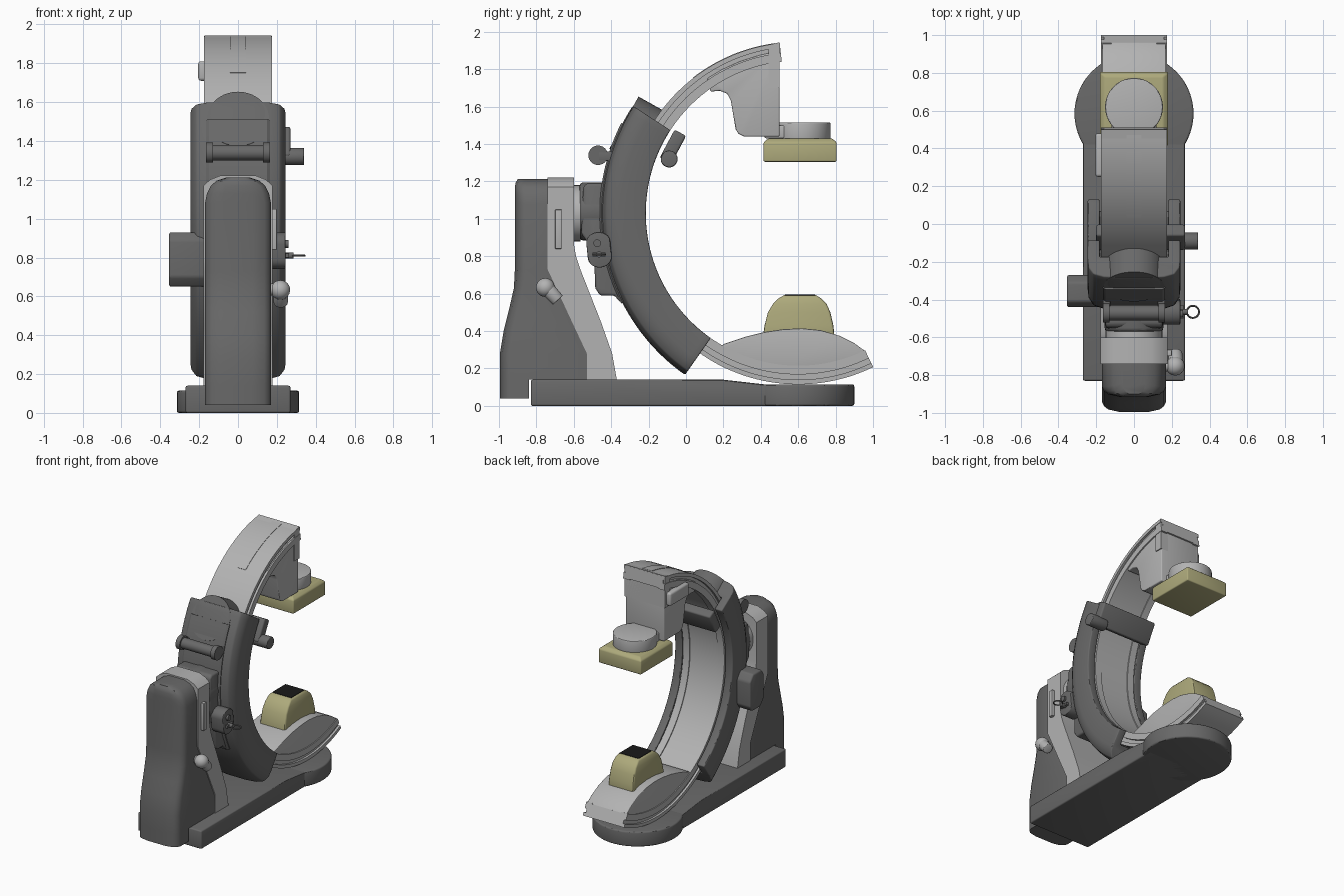
import bpy, bmesh, math
from mathutils import Vector, Matrix

if "Cube" in bpy.data.objects:
    bpy.data.objects.remove(bpy.data.objects["Cube"])

CY, CZ = 0.6, 1.03          # centre of the big C arc (y, z)


def mat(name, c):
    m = bpy.data.materials.new(name)
    m.diffuse_color = (*c, 1)
    m.use_nodes = True
    m.node_tree.nodes["Principled BSDF"].inputs["Base Color"].default_value = m.diffuse_color
    return m


DARK = mat("dark_grey", (0.14, 0.14, 0.14))
LIGHT = mat("light_grey", (0.45, 0.45, 0.45))
OLIVE = mat("olive", (0.42, 0.40, 0.20))
BLACK = mat("black", (0.01, 0.01, 0.01))


def finish(name, bm, m, bevel=0, seg=3):
    bmesh.ops.recalc_face_normals(bm, faces=bm.faces)
    me = bpy.data.meshes.new(name)
    bm.to_mesh(me)
    bm.free()
    me.materials.append(m)
    ob = bpy.data.objects.new(name, me)
    bpy.context.collection.objects.link(ob)
    if bevel:
        b = ob.modifiers.new("bevel", 'BEVEL')
        b.width, b.segments, b.limit_method = bevel, seg, 'ANGLE'
        b.angle_limit = math.radians(35)
    return ob


def loft(name, rings, m, bevel=0):
    bm = bmesh.new()
    vs = [[bm.verts.new(p) for p in r] for r in rings]
    n = len(vs[0])
    for a, b in zip(vs, vs[1:]):
        for i in range(n):
            j = (i + 1) % n
            bm.faces.new((a[i], a[j], b[j], b[i]))
    bm.faces.new(vs[0])
    bm.faces.new(vs[-1])
    return finish(name, bm, m, bevel)


def prism(name, pts, x0, x1, m, bevel=0):
    """Side profile (y, z) extruded along x."""
    return loft(name, [[(x, y, z) for y, z in pts] for x in (x0, x1)], m, bevel)


def slab(name, rows, m, bevel=0, rounded=False):
    """Stacked sections (z, y0, y1, half width), optionally bowed at y0."""
    rings = []
    for z, y0, y1, w in rows:
        half = [(w, y1), (w, y0 + 0.06), (w * .93, y0 + 0.035), (w * .8, y0 + 0.018),
                (w * .45, y0 + 0.005)] if rounded else [(w, y1), (w, y0)]
        rings.append([(x, y, z) for x, y in half] + [(-x, y, z) for x, y in half[::-1]])
    return loft(name, rings, m, bevel)


def sweep(name, half, a0, a1, m, n=48, bevel=0):
    """Half section (x, radius), mirrored, swept round the C centre."""
    sec = half + [(-x, r) for x, r in half[::-1]]
    rings = []
    for i in range(n + 1):
        a = math.radians(a0 + (a1 - a0) * i / n)
        rings.append([(x, CY + r * math.cos(a), CZ + r * math.sin(a)) for x, r in sec])
    return loft(name, rings, m, bevel)


def box(name, lo, hi, m, bevel=0, rot=0):
    lo, hi = Vector(lo), Vector(hi)
    bm = bmesh.new()
    bmesh.ops.create_cube(bm, size=1, matrix=Matrix.Translation((lo + hi) / 2)
                          @ Matrix.Rotation(math.radians(rot), 4, 'X')
                          @ Matrix.Diagonal((*(hi - lo), 1)))
    return finish(name, bm, m, bevel)


def cyl(name, p0, p1, r, m, r2=None, bevel=0, n=40):
    p0, p1 = Vector(p0), Vector(p1)
    d = p1 - p0
    bm = bmesh.new()
    bmesh.ops.create_cone(bm, cap_ends=True, segments=n, radius1=r, radius2=r if r2 is None else r2,
                          depth=d.length, matrix=Matrix.Translation((p0 + p1) / 2)
                          @ d.to_track_quat('Z', 'Y').to_matrix().to_4x4())
    return finish(name, bm, m, bevel)


# Base plate with round foot
prism("base_plate", [(-.83, 0), (.5, 0), (.5, .11), (.42, .115), (.2, .14), (-.83, .14)],
      -.27, .27, DARK, .01)
cyl("base_disc", (0, .585, 0), (0, .585, .115), .315, DARK, bevel=.012, n=72)

# Upright column: dark rounded shell and light front slab
slab("rear_column", [(.04, -1, -.84, .17), (.14, -1, -.84, .17), (.14, -1, -.53, .17),
                     (.28, -1, -.53, .17), (.40, -.98, -.585, .17), (.52, -.95, -.64, .17),
                     (.63, -.925, -.69, .17), (.73, -.92, -.74, .17), (1.08, -.92, -.74, .17),
                     (1.13, -.92, -.74, .16), (1.17, -.92, -.74, .14), (1.195, -.915, -.74, .11),
                     (1.212, -.905, -.74, .06)], DARK, rounded=True)
slab("front_column", [(.14, -.53, -.37, .178), (.28, -.53, -.395, .178), (.45, -.61, -.455, .178),
                      (.73, -.74, -.565, .178), (.80, -.74, -.588, .178), (.87, -.74, -.6, .178),
                      (1.17, -.74, -.6, .178), (1.2, -.74, -.6, .145), (1.222, -.74, -.6, .09)], LIGHT)
box("column_slot", (.17, -.70, .84), (.2, -.665, 1.05), LIGHT, .004)
cyl("lever_stem", (.22, -.75, .635), (.22, -.685, .565), .04, LIGHT, .036, .005)
cyl("lever_mount", (.15, -.75, .635), (.22, -.75, .635), .03, LIGHT)
bm = bmesh.new()
bmesh.ops.create_uvsphere(bm, u_segments=24, v_segments=16, radius=.05,
                          matrix=Matrix.Translation((.218, -.752, .633)))
finish("lever_ball", bm, LIGHT)

# Pivot between column and arc holder
cyl("pivot_ring", (0, -.62, 1.03), (0, -.565, 1.03), .15, LIGHT)
cyl("pivot_hub", (0, -.57, 1.04), (0, -.40, 1.04), .155, DARK, bevel=.02)
prism("pivot_bracket", [(-.55, 1.17), (-.53, 1.19), (-.42, 1.19), (-.38, .95), (-.30, .6), (-.33, .55),
                        (-.36, .56), (-.38, .59), (-.46, .59), (-.485, .63), (-.49, .76), (-.53, .88),
                        (-.56, .92)], -.15, .15, DARK, .015)

# Dark arc holder: channel that grips the C arm
sweep("arc_holder", [(.08, 1.055), (.16, 1.048), (.215, 1.03), (.24, .99), (.245, .95), (.245, .815),
                     (.182, .815), (.182, .92)], 147, 235, DARK, 40, .008)
sweep("holder_panel", [(.15, 1.062), (.165, 1.052), (.165, 1.0)], 153, 207, DARK, 28)
cyl("holder_panel_top", (0, CY - .80, CZ + .41), (0, CY - .932, CZ + .484), .16, DARK)

# Front grab bar on the holder
for s in (-1, 1):
    box("grab_bar_arm", (s * .145 - .02, -.47, 1.31), (s * .145 + .02, -.34, 1.36), DARK, .006)
    cyl("grab_bar_end", (s * .13, -.47, 1.34), (s * .165, -.47, 1.34), .052, DARK)
cyl("grab_bar", (-.16, -.47, 1.34), (.16, -.47, 1.34), .04, DARK)

# Cross pad and knob inside the holder
box("cross_pad", (-.2, -.105, 1.30), (.27, -.035, 1.47), DARK, .012, rot=-28)
cyl("cross_pad_knob", (.2, -.09, 1.32), (.34, -.09, 1.32), .045, DARK, bevel=.006)

# Side motor pod on the left
prism("motor_pod", [(-.44, .70), (-.40, .65), (-.30, .65), (-.27, .69), (-.27, .88), (-.31, .93),
                    (-.41, .93), (-.44, .89)], -.355, -.15, DARK, .012)

# Brake plate with ring key on the right
arc = [math.radians(15 * i) for i in range(13)]
plate = [(.065 * math.cos(a), .04 + .055 * math.sin(a)) for a in arc]
plate += [(-y, -z) for y, z in plate]
prism("brake_plate", [(-.465 + y * .98 - z * .1, .835 + z + y * .1) for y, z in plate], .14, .245, DARK, .006)
cyl("brake_button", (.24, -.475, .87), (.26, -.475, .87), .02, DARK)
cyl("key_stem", (.22, -.465, .81), (.285, -.465, .81), .016, DARK)
box("key_slot", (.24, -.50, .80), (.262, -.43, .82), DARK)
bpy.ops.mesh.primitive_torus_add(location=(.312, -.465, .81), major_radius=.032, minor_radius=.005,
                                 major_segments=32, minor_segments=8)
bpy.context.object.name = "key_ring"
bpy.context.object.data.materials.append(DARK)

# C arm with side grooves
sweep("c_arm", [(.04, .915), (.175, .915), (.175, .89), (.158, .89), (.158, .862), (.175, .862),
                (.175, .815), (.12, .815), (.12, .822)], 96.2, 296, LIGHT, 90)
sweep("c_arm_strip", [(.04, .918), (.04, .9)], 98, 128, LIGHT, 16)

# Upper head: block, side handle, turntable and detector
top_arc = [(CY + .87 * math.cos(math.radians(a)), CZ + .87 * math.sin(math.radians(a)))
           for a in (97, 104, 111, 118, 124)]
prism("head_block", [(.5, 1.44), (.5, 1.9)] + top_arc[1:] + [(.13, 1.68), (.18, 1.685), (.22, 1.67),
      (.24, 1.63), (.265, 1.48), (.28, 1.455), (.31, 1.44)], -.165, .165, LIGHT, .008)
prism("head_tip", [(.5, 1.7), (.5, 1.944), (.44, 1.93), (.44, 1.7)], -.172, .172, LIGHT)
box("head_side_handle", (-.205, .25, 1.71), (-.15, .48, 1.81), LIGHT, .015)
box("turntable_neck", (-.12, .42, 1.43), (.12, .62, 1.50), LIGHT, .01)
cyl("turntable", (0, .62, 1.42), (0, .62, 1.515), .153, LIGHT, bevel=.006, n=56)
slab("detector", [(1.305, .415, .805, .18), (1.41, .415, .805, .18), (1.43, .44, .78, .155)], OLIVE, .008)

# Lower head: lens-shaped fairing, tube housing and window
lens = [(.2, .33), (.32, .37), (.42, .395), (.52, .41), (.62, .415), (.72, .405), (.82, .375),
        (.9, .335), (.962, .29)]
under = [(CY + .84 * math.cos(math.radians(a)), CZ + .84 * math.sin(math.radians(a)))
         for a in range(294, 236, -6)]
prism("lower_fairing", lens + under, -.168, .168, LIGHT, .004)
slab("tube_housing", [(.36, .41, .795, .108), (.43, .42, .788, .106), (.5, .438, .772, .103),
                      (.545, .465, .752, .1), (.575, .495, .722, .095), (.592, .525, .695, .088)], OLIVE, .012)
box("tube_window", (-.08, .53, .58), (.08, .69, .595), BLACK)

# Bake bevels, then smooth curved faces
bpy.ops.object.select_all(action='SELECT')
bpy.context.view_layer.objects.active = bpy.context.selected_objects[0]
bpy.ops.object.convert(target='MESH')
bpy.ops.object.shade_smooth_by_angle(angle=math.radians(30))
